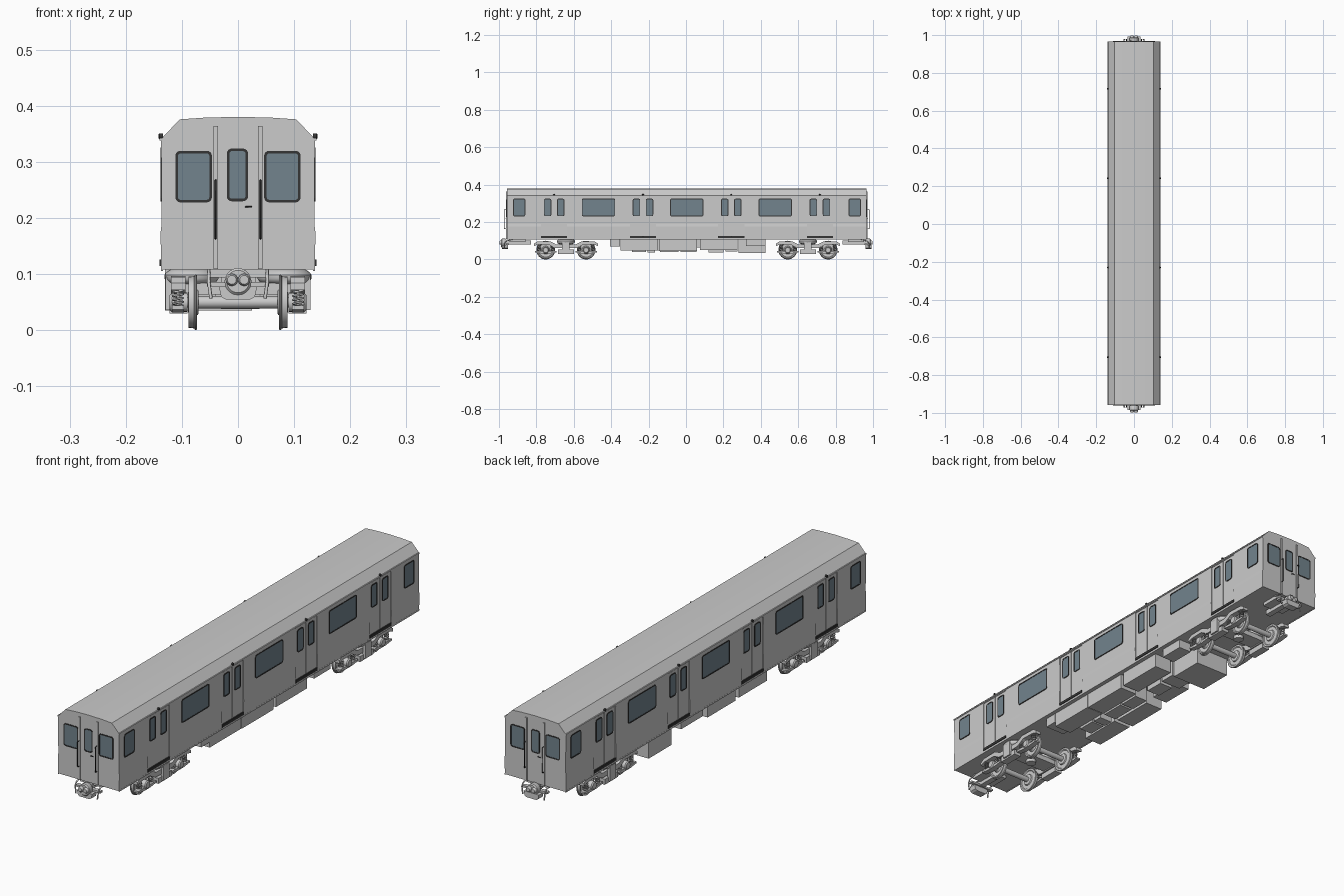
import bpy, bmesh, math
from mathutils import Vector

if "Cube" in bpy.data.objects:
    bpy.data.objects.remove(bpy.data.objects["Cube"])


def material(name, rgb):
    m = bpy.data.materials.new(name)
    m.diffuse_color = (*rgb, 1)
    m.use_nodes = True
    m.node_tree.nodes["Principled BSDF"].inputs["Base Color"].default_value = m.diffuse_color
    return m


GLASS = material("glass", (0.17, 0.23, 0.27))
DARK = material("dark_trim", (0.035, 0.035, 0.035))


def finish(bm, name, mat=None, smooth=False):
    bmesh.ops.recalc_face_normals(bm, faces=bm.faces)
    me = bpy.data.meshes.new(name)
    bm.to_mesh(me)
    bm.free()
    ob = bpy.data.objects.new(name, me)
    bpy.context.collection.objects.link(ob)
    if mat:
        me.materials.append(mat)
    if smooth:
        bpy.ops.object.select_all(action='DESELECT')
        ob.select_set(True)
        bpy.context.view_layer.objects.active = ob
        bpy.ops.object.shade_smooth_by_angle(angle=math.radians(35))
    return ob


def at(axis, t, p, q):
    return {'x': (t, p, q), 'y': (p, t, q), 'z': (p, q, t)}[axis]


def prism(name, pts, axis, a, b, mat=None, hole=None):
    """Extrude a 2D outline along an axis, with an optional matching inner outline."""
    bm = bmesh.new()
    n = len(pts)
    loops = [[bm.verts.new(at(axis, t, *p)) for p in L]
             for L in ([pts, hole] if hole else [pts]) for t in (a, b)]
    pairs = [(0, 1), (2, 3), (0, 2), (1, 3)] if hole else [(0, 1)]
    for i, j in pairs:
        for k in range(n):
            m = (k + 1) % n
            bm.faces.new((loops[i][k], loops[i][m], loops[j][m], loops[j][k]))
    if not hole:
        bm.faces.new(loops[0])
        bm.faces.new(loops[1])
    return finish(bm, name, mat)


def box(name, x0, x1, y0, y1, z0, z1, mat=None):
    return prism(name, [(x0, y0), (x1, y0), (x1, y1), (x0, y1)], 'z', z0, z1, mat)


def lathe(name, prof, axis, c, seg=28, mat=None):
    """Revolve (offset, radius) points around an axis through c."""
    bm = bmesh.new()
    rings = []
    for t, r in prof:
        rings.append([bm.verts.new(Vector(c) + Vector(at(axis, t, r * math.cos(k * math.tau / seg),
                      r * math.sin(k * math.tau / seg)))) for k in range(seg)])
    for A, B in zip(rings, rings[1:]):
        for k in range(seg):
            m = (k + 1) % seg
            bm.faces.new((A[k], A[m], B[m], B[k]))
    bm.faces.new(rings[0])
    bm.faces.new(rings[-1])
    return finish(bm, name, mat, True)


def tube(name, pts, r, mat=None):
    cu = bpy.data.curves.new(name, 'CURVE')
    cu.dimensions = '3D'
    cu.bevel_depth, cu.bevel_resolution, cu.use_fill_caps = r, 1, True
    sp = cu.splines.new('POLY')
    sp.points.add(len(pts) - 1)
    for p, c in zip(sp.points, pts):
        p.co = (*c, 1)
    ob = bpy.data.objects.new(name, cu)
    bpy.context.collection.objects.link(ob)
    bpy.ops.object.select_all(action='DESELECT')
    ob.select_set(True)
    bpy.context.view_layer.objects.active = ob
    bpy.ops.object.convert(target='MESH')
    ob = bpy.context.object
    if mat:
        ob.data.materials.append(mat)
    return ob


def rounded(cu, cv, w, h, r, n=4):
    out = []
    for i, (su, sv) in enumerate(((1, 1), (-1, 1), (-1, -1), (1, -1))):
        for k in range(n + 1):
            a = (i + k / n) * math.pi / 2
            out.append((cu + su * (w / 2 - r) + r * math.cos(a), cv + sv * (h / 2 - r) + r * math.sin(a)))
    return out


def window(name, axis, s, base, cu, cv, w, h, c=0.0, b=0.0045):
    inner = rounded(cu, cv, w - 2 * b, h - 2 * b, 0.005)
    prism(name + "_glass", inner, axis, c + s * (base - .002), c + s * (base + .0006), GLASS)
    prism(name + "_frame", rounded(cu, cv, w, h, 0.009), axis, c + s * (base - .002),
          c + s * (base + .0018), DARK, inner)


# Body shell with recessed door openings
YC, HL = 0.004, 0.962
half = [(.137, .108), (.138, .175), (.136, .19), (.137, .341), (.104, .376), (.06, .379)]
body = prism("car_body", half + [(0, .3805)] + [(-x, z) for x, z in half[::-1]], 'y', YC - HL, YC + HL)
DOORS = (-.705, -.23, .242, .716)
for d in DOORS:
    for s in (-1, 1):
        cut = box("door_cutter", s * .131, s * .15, d - .07, d + .07, .122, .335)
        cut.hide_render = True
        mod = body.modifiers.new("opening", 'BOOLEAN')
        mod.operation, mod.object, mod.solver = 'DIFFERENCE', cut, 'EXACT'
        bpy.context.view_layer.objects.active = body
        bpy.ops.object.modifier_apply(modifier=mod.name)
        bpy.data.objects.remove(cut)

# Sides: doors, windows, rain gutter
for s in (-1, 1):
    box("rain_gutter", s * .135, s * .1395, YC - HL, YC + HL, .338, .343)
    box("sill_edge", s * .134, s * .1375, YC - HL, YC + HL, .106, .112)
    for d in DOORS:
        for e in (-1, 1):
            box("door_leaf", s * .129, s * .1345, d + e * .0015, d + e * .069, .122, .335)
            window("door_window", 'x', s, .1345, d + e * .035, .278, .04, .094)
        box("door_threshold", s * .13, s * .1395, d - .07, d + .07, .115, .126, DARK)
        lathe("door_light", [(s * .134, .005), (s * .140, .005), (s * .142, .003)], 'x', (0, d, .346), 12, DARK)
    for y, w in ((-.892, .066), (-.468, .178), (.004, .178), (.477, .178), (.902, .066)):
        window("side_window", 'x', s, .1365, y, .278, w, .096)

# Ends: cab windows, gangway door, posts, rails, couplers
for s in (-1, 1):
    Y = lambda d: YC + s * (HL + d)
    for x in (-.079, .079):
        window("end_window", 'y', s, HL, x, .274, .065, .092, YC)
    window("end_door_window", 'y', s, HL, -.001, .277, .038, .094, YC)
    for e in (-1, 1):
        box("end_door_post", e * .036, e * .044, Y(-.002), Y(.004), .109, .364)
        tube("grab_rail", [(e * .040, Y(0), .268), (e * .040, Y(.013), .266),
                           (e * .040, Y(.013), .165), (e * .040, Y(0), .163)], .0018, DARK)
        tube("air_hose", [(e * .052, Y(-.03), .108), (e * .052, Y(.004), .098),
                          (e * .052, Y(.012), .085), (e * .048, Y(.012), .056)], .003)
        lathe("coupler_face", [(s * .985, .011), (s * .992, .011), (s * .998, .008)], 'y', (e * .011, 0, .09), 16)
    tube("door_handle", [(-s * .014, Y(0), .22), (-s * .014, Y(.005), .22), (-s * .025, Y(.005), .22)], .0015, DARK)
    box("coupler_shank", -.012, .012, Y(-.13), Y(.005), .08, .1)
    box("draft_gear", -.05, .05, Y(-.1), Y(-.015), .094, .109)
    lathe("coupler_head", [(s * .96, .02), (s * .966, .024), (s * .984, .024), (s * .988, .02)], 'y', (0, 0, .087), 20)
    prism("coupler_tray", [(-.034, .078), (.034, .078), (.03, .06), (.022, .055), (-.022, .055), (-.03, .06)],
          'y', Y(-.005), Y(.026))
    box("coupler_crossbar", -.055, .055, Y(-.012), Y(.004), .078, .086)

# Underfloor equipment: x0, x1, y0, y1, bottom
for i, (x0, x1, y0, y1, z) in enumerate((
        (.03, .118, -.405, -.352, .07), (.04, .118, -.35, -.15, .048), (.04, .118, -.145, .06, .046),
        (.04, .118, .075, .275, .05), (.06, .118, .32, .425, .072), (-.02, .038, -.29, -.215, .04),
        (-.02, .038, -.205, -.165, .038), (-.02, .038, -.14, -.04, .04), (-.02, .038, -.03, .055, .039),
        (-.03, .03, .12, .2, .038), (-.06, .03, .21, .275, .042), (-.13, .025, .28, .425, .035),
        (-.118, -.04, -.35, -.17, .052), (-.118, -.04, -.15, .03, .048), (-.118, -.05, .06, .2, .065))):
    box("equipment_box_%d" % i, x0, x1, y0, y1, z, .11)

# Bogies
coil = tube("coil_spring", [(.009 * math.cos(k * .7854), .009 * math.sin(k * .7854), .044 + .034 * k / 40)
                            for k in range(41)], .0019)
spots = []
for yb in (-.642, .652):
    box("bogie_bolster", -.108, .108, yb - .035, yb + .035, .064, .084)
    lathe("centre_pivot", [(.05, .02), (.109, .02)], 'z', (0, yb, 0), 16)
    for s in (-1, 1):
        # gull-shaped side frame
        top = [(-.172, .084), (-.155, .095), (-.085, .097), (-.052, .08)]
        bot = [(-.045, .06), (-.06, .062), (-.092, .08), (-.15, .079), (-.172, .072)]
        pts = top + [(-y, z) for y, z in top[::-1]] + [(-y, z) for y, z in bot[::-1]] + bot
        prism("side_frame", [(yb + y, z) for y, z in pts], 'x', s * .094, s * .119)
        lathe("air_spring", [(.082, .034), (.086, .044), (.092, .048), (.099, .048), (.104, .044), (.109, .036)],
              'z', (s * .083, yb, 0), 28)
        box("brake_unit", s * .09, s * .122, yb - .043, yb + .043, .03, .052)
        box("brake_hanger", s * .098, s * .11, yb - .012, yb + .012, .05, .066)
        box("shoe_bracket", s * .117, s * .129, yb - .02, yb + .02, .036, .095)
        for e in (-1, 1):
            ya = yb + e * .108
            # flanged wheel with dished web
            lathe("wheel", [(s * .070, .016), (s * .071, .022), (s * .076, .024), (s * .076, .038), (s * .073, .041),
                            (s * .073, .048), (s * .075, .05), (s * .077, .049), (s * .078, .0465), (s * .088, .0455),
                            (s * .088, .04), (s * .083, .037), (s * .082, .022), (s * .089, .018)],
                  'x', (0, ya, .05), 32)
            lathe("axle_box", [(s * .09, .017), (s * .118, .017), (s * .122, .013)], 'x', (0, ya, .05), 20)
            prism("spring_seat", [(ya - .058, .044), (ya - .058, .037), (ya - .02, .032), (ya + .02, .032),
                                  (ya + .058, .037), (ya + .058, .044)], 'x', s * .096, s * .118)
            spots += [(s * .107, ya + o, 0) for o in (-.037, .037)]
    for e in (-1, 1):
        ya = yb + e * .108
        lathe("axle", [(-.09, .009), (-.07, .011), (.07, .011), (.09, .009)], 'x', (0, ya, .05), 16)

# Coil springs share one mesh
for i, p in enumerate(spots):
    ob = coil if i == 0 else coil.copy()
    if i:
        bpy.context.collection.objects.link(ob)
    ob.location = p
